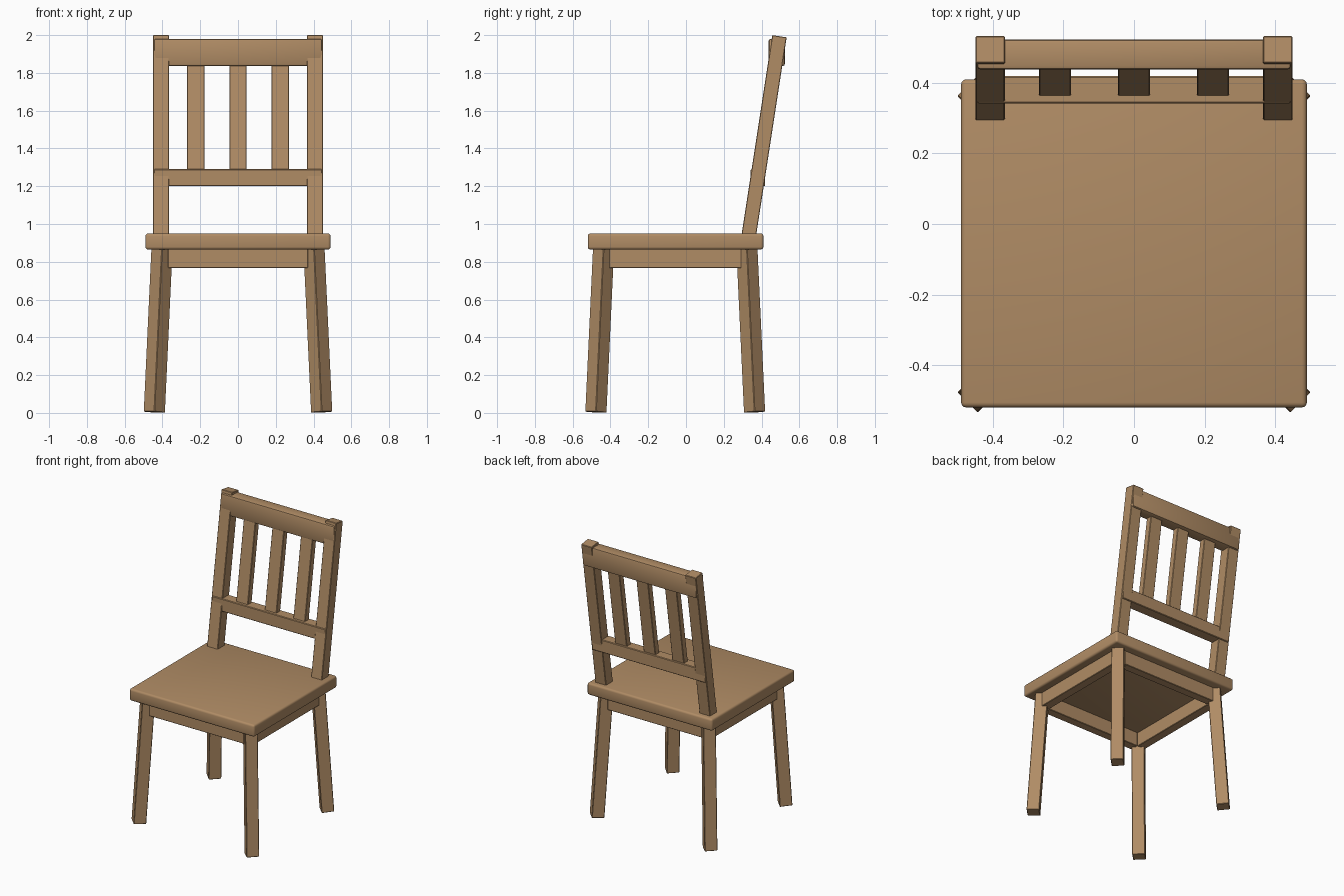
import bpy, bmesh, math
from mathutils import Matrix, Quaternion, Vector

default = bpy.data.objects.get("Cube")
if default:
    bpy.data.objects.remove(default, do_unlink=True)

# Single wood colour
COLOR = (0.434, 0.262, 0.130, 1.0)
wood = bpy.data.materials.new("warm_wood")
wood.use_nodes = True
wood.diffuse_color = COLOR
wood.node_tree.nodes["Principled BSDF"].inputs["Base Color"].default_value = COLOR


def block(name, size, matrix, bevel=0.003, segments=1):
    """Box with softened edges, placed by a matrix."""
    bm = bmesh.new()
    bmesh.ops.create_cube(bm, size=1, matrix=Matrix.Diagonal((*size, 1)))
    bmesh.ops.bevel(bm, geom=bm.edges[:], offset=bevel, segments=segments,
                    profile=0.5, affect='EDGES')
    bm.transform(matrix)
    mesh = bpy.data.meshes.new(name)
    bm.to_mesh(mesh)
    bm.free()
    mesh.materials.append(wood)
    obj = bpy.data.objects.new(name, mesh)
    bpy.context.collection.objects.link(obj)
    bpy.ops.object.select_all(action='DESELECT')
    obj.select_set(True)
    bpy.context.view_layer.objects.active = obj
    bpy.ops.object.shade_smooth_by_angle(angle=math.radians(35))
    return obj


def box(name, low, high, **kw):
    """Upright box between two corners."""
    low, high = Vector(low), Vector(high)
    return block(name, high - low, Matrix.Translation((low + high) / 2), **kw)


def beam(name, width, depth, start, end, spin=0.0, **kw):
    """Slanted box running from start to end, spun about its length."""
    start, end = Vector(start), Vector(end)
    axis = end - start
    turn = Vector((0, 0, 1)).rotation_difference(axis) @ Quaternion((0, 0, 1), spin)
    place = Matrix.Translation((start + end) / 2) @ turn.to_matrix().to_4x4()
    return block(name, (width, depth, axis.length), place, **kw)


MID = -0.057  # depth of the seat centre


def back_y(z):
    """Centre line of the reclined back at height z."""
    return 0.334 + 0.154 * (z - 0.95)


# Seat
box("seat", (-0.49, -0.52, 0.865), (0.49, 0.41, 0.95), bevel=0.014, segments=3)

# Splayed legs, set diagonally
for end, fy in (("front", -1), ("back", 1)):
    for side, fx in (("left", 1), ("right", -1)):
        beam(f"{end}_{side}_leg", 0.082, 0.082,
             (fx * 0.443, MID + fy * 0.42, 0.004),
             (fx * 0.401, MID + fy * 0.378, 0.9), spin=math.pi / 4)

# Apron boards under the seat
for end, f in (("front", -1), ("back", 1)):
    y = MID + f * 0.378
    box(f"{end}_apron", (-0.37, y - 0.03, 0.767), (0.37, y + 0.03, 0.88))
for side, f in (("left", 1), ("right", -1)):
    x = f * 0.401
    box(f"{side}_apron", (x - 0.031, MID - 0.35, 0.767), (x + 0.031, MID + 0.35, 0.88))

# Reclined back posts
for side, f in (("left", 1), ("right", -1)):
    x = f * 0.408
    beam(f"{side}_back_post", 0.084, 0.077, (x, back_y(0.89), 0.89),
         (x, back_y(1.994), 1.994))

# Cross rails
box("top_rail", (-0.445, 0.438, 1.837), (0.445, 0.523, 1.98), bevel=0.01, segments=2)
box("lower_rail", (-0.445, 0.342, 1.2), (0.445, 0.419, 1.29), bevel=0.004)

# Back slats
for name, x in (("right_slat", -0.224), ("middle_slat", 0), ("left_slat", 0.224)):
    beam(name, 0.092, 0.044, (x, back_y(1.25), 1.25), (x, back_y(1.88), 1.88))
